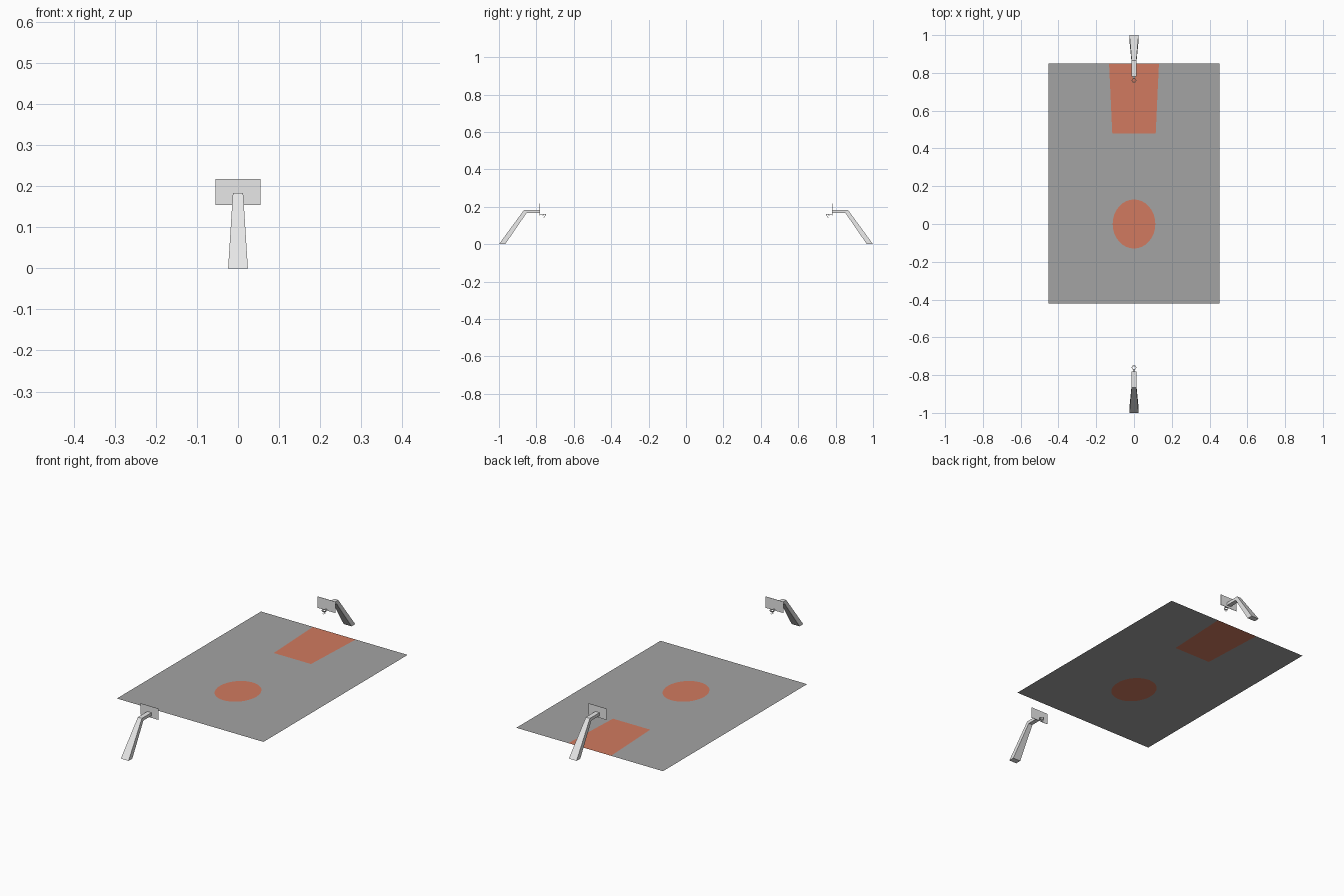
import bpy, bmesh, math
from mathutils import Vector, Matrix
from mathutils.geometry import delaunay_2d_cdt

if "Cube" in bpy.data.objects:
    bpy.data.objects.remove(bpy.data.objects["Cube"])


def material(name, rgb):
    m = bpy.data.materials.new(name)
    m.diffuse_color = (*rgb, 1)
    m.use_nodes = True
    m.node_tree.nodes["Principled BSDF"].inputs["Base Color"].default_value = m.diffuse_color
    return m


GREY = material("court_grey", (0.37, 0.37, 0.37))
ORANGE = material("painted_orange", (0.64, 0.195, 0.115))
WHITE = material("white_metal", (0.8, 0.8, 0.8))


def finish(name, bm, mats, turn=0):
    bm.transform(Matrix.Rotation(turn, 4, 'Z'))
    me = bpy.data.meshes.new(name)
    bm.to_mesh(me)
    bm.free()
    for m in mats:
        me.materials.append(m)
    ob = bpy.data.objects.new(name, me)
    bpy.context.collection.objects.link(ob)
    return ob


# Court: one flat sheet, cut along the centre circle and the key
RX, RY, N = 0.113, 0.13, 32
BACK, KEY_Y = 0.85, 0.48
outer = [(-0.453, -0.422), (0.453, -0.422), (0.453, BACK), (0.132, BACK),
         (-0.132, BACK), (-0.453, BACK)]
key = [(-0.115, KEY_Y), (0.115, KEY_Y)]
circle = [(RX * math.cos(2 * math.pi * i / N), RY * math.sin(2 * math.pi * i / N))
          for i in range(N)]
pts = [Vector(p) for p in outer + key + circle]
edges = [(i, (i + 1) % 6) for i in range(6)] + [(4, 6), (6, 7), (7, 3)]
edges += [(8 + i, 8 + (i + 1) % N) for i in range(N)]
verts, _, faces, *_ = delaunay_2d_cdt(pts, edges, [], 1, 1e-6)
bm = bmesh.new()
vs = [bm.verts.new((v.x, v.y, 0)) for v in verts]
for f in faces:
    face = bm.faces.new([vs[i] for i in f])
    c = face.calc_center_median()
    in_circle = (c.x / RX) ** 2 + (c.y / RY) ** 2 < 0.99
    half = 0.115 + 0.017 * (c.y - KEY_Y) / (BACK - KEY_Y)
    in_key = c.y > KEY_Y and abs(c.x) < half
    face.material_index = 1 if in_circle or in_key else 0
    face.normal_update()
    if face.normal.z < 0:
        face.normal_flip()
finish("court", bm, [GREY, ORANGE])


def ring_point(a, r, z):
    return (r * math.cos(a), -0.760 + r * math.sin(a), z)


def hoop(side, turn):
    # Tapered leaning post with a horizontal arm
    bm = bmesh.new()
    sections = [(0.024, (-1.0, 0), (-0.967, 0)),
                (0.0125, (-0.866, 0.183), (-0.853, 0.166)),
                (0.0125, (-0.782, 0.183), (-0.782, 0.166))]
    loops = [[bm.verts.new(p) for p in ((-w, *a), (w, *a), (w, *b), (-w, *b))]
             for w, a, b in sections]
    for l0, l1 in zip(loops, loops[1:]):
        for i in range(4):
            j = (i + 1) % 4
            bm.faces.new((l0[i], l0[j], l1[j], l1[i]))
    bm.faces.new(loops[0])
    bm.faces.new(loops[-1])
    bmesh.ops.recalc_face_normals(bm, faces=bm.faces)
    finish(side + "_post", bm, [WHITE], turn)

    # Backboard, a thin sheet
    bm = bmesh.new()
    bmesh.ops.create_cube(bm, size=1, matrix=Matrix.Translation((0, -0.781, 0.1855))
                          @ Matrix.Diagonal((0.11, 0.002, 0.063, 1)))
    finish(side + "_backboard", bm, [WHITE], turn)

    # Rim with its bracket
    bm = bmesh.new()
    n = 12
    section = [(0.0125, 0.162), (0.0125, 0.159), (0.0105, 0.159), (0.0105, 0.162)]
    rings = [[bm.verts.new(ring_point(2 * math.pi * i / n, r, z)) for r, z in section]
             for i in range(n)]
    for i in range(n):
        a, b = rings[i], rings[(i + 1) % n]
        for k in range(4):
            m = (k + 1) % 4
            bm.faces.new((a[k], b[k], b[m], a[m]))
    bmesh.ops.create_cube(bm, size=1, matrix=Matrix.Translation((0, -0.776, 0.1605))
                          @ Matrix.Diagonal((0.008, 0.009, 0.003, 1)))
    bmesh.ops.recalc_face_normals(bm, faces=bm.faces)
    finish(side + "_rim", bm, [WHITE], turn)

    # Net: crossing strips narrowing downward
    bm = bmesh.new()
    for i in range(8):
        a = 2 * math.pi * i / 8
        for lean in (-0.4, 0.4):
            bm.faces.new([bm.verts.new(ring_point(a + d, r, z)) for d, r, z in
                          ((-0.06, 0.011, 0.159), (0.06, 0.011, 0.159),
                           (lean + 0.06, 0.007, 0.142), (lean - 0.06, 0.007, 0.142))])
    finish(side + "_net", bm, [WHITE], turn)


hoop("front", 0)
hoop("back", math.pi)
